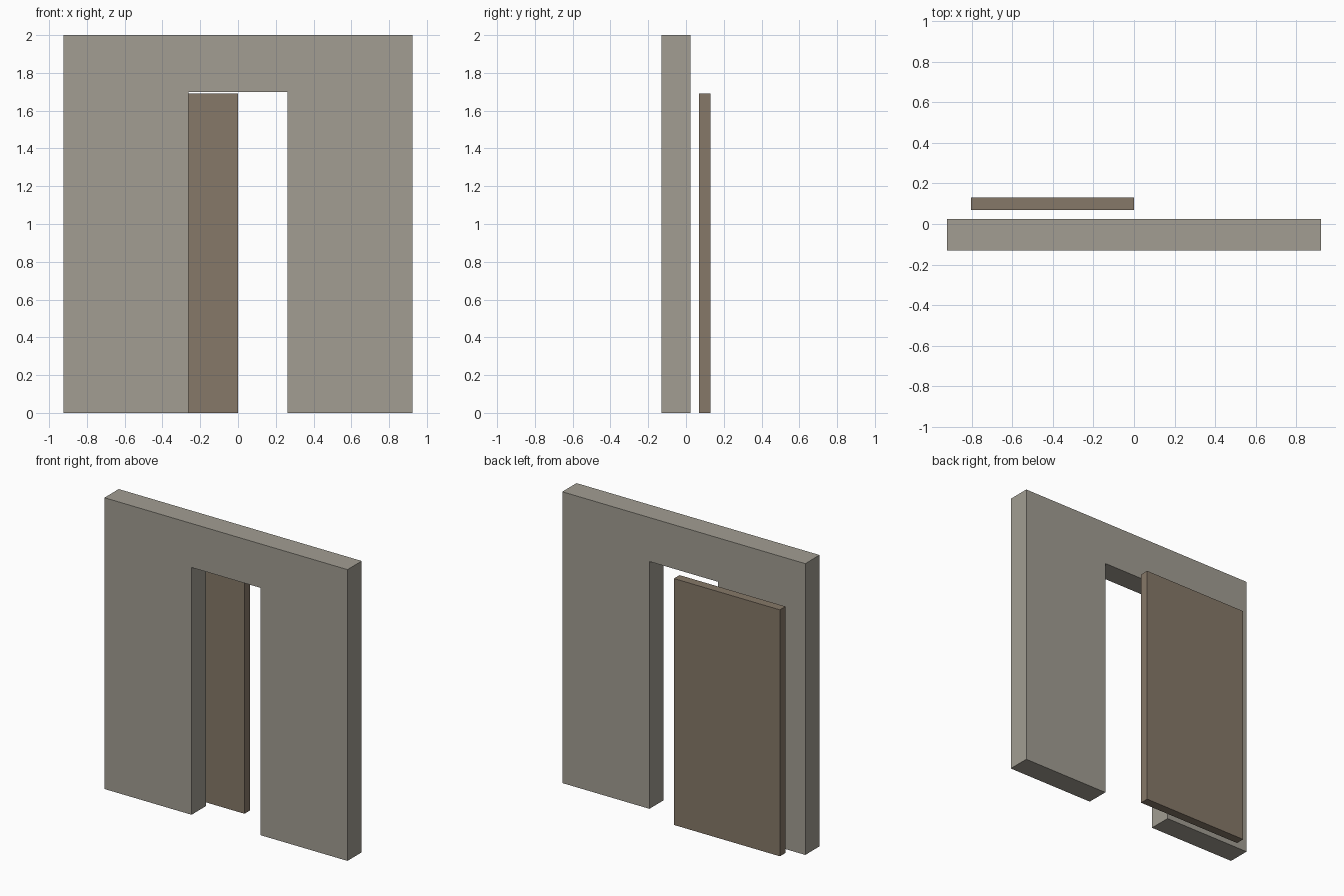
import bpy, bmesh

if "Cube" in bpy.data.objects:
    bpy.data.objects.remove(bpy.data.objects["Cube"])


def extruded(name, outline, y0, y1, color):
    """Extrude an XZ outline from y0 to y1."""
    bm = bmesh.new()
    face = bm.faces.new([bm.verts.new((x, y0, z)) for x, z in outline])
    ext = bmesh.ops.extrude_face_region(bm, geom=[face])
    verts = [g for g in ext["geom"] if isinstance(g, bmesh.types.BMVert)]
    bmesh.ops.translate(bm, verts=verts, vec=(0, y1 - y0, 0))
    bmesh.ops.recalc_face_normals(bm, faces=bm.faces)
    mesh = bpy.data.meshes.new(name)
    bm.to_mesh(mesh)
    bm.free()
    mat = bpy.data.materials.new(name + "_material")
    mat.diffuse_color = (*color, 1)
    mat.use_nodes = True
    mat.node_tree.nodes["Principled BSDF"].inputs["Base Color"].default_value = mat.diffuse_color
    mesh.materials.append(mat)
    obj = bpy.data.objects.new(name, mesh)
    bpy.context.collection.objects.link(obj)
    return obj


W, H = 0.923, 2.0      # wall half width, height
OW, OH = 0.261, 1.698  # opening half width, height

# Wall with a doorway, mirrored half outline
half = [(OW, OH), (OW, 0), (W, 0), (W, H)]
wall = half + [(-x, z) for x, z in reversed(half)]
extruded("wall", wall, -0.131, 0.024, (0.36, 0.34, 0.29))

# Sliding door panel standing half open behind the wall
door = [(-0.805, 0), (0, 0), (0, 1.692), (-0.805, 1.692)]
extruded("sliding_door", door, 0.07, 0.131, (0.24, 0.19, 0.14))
